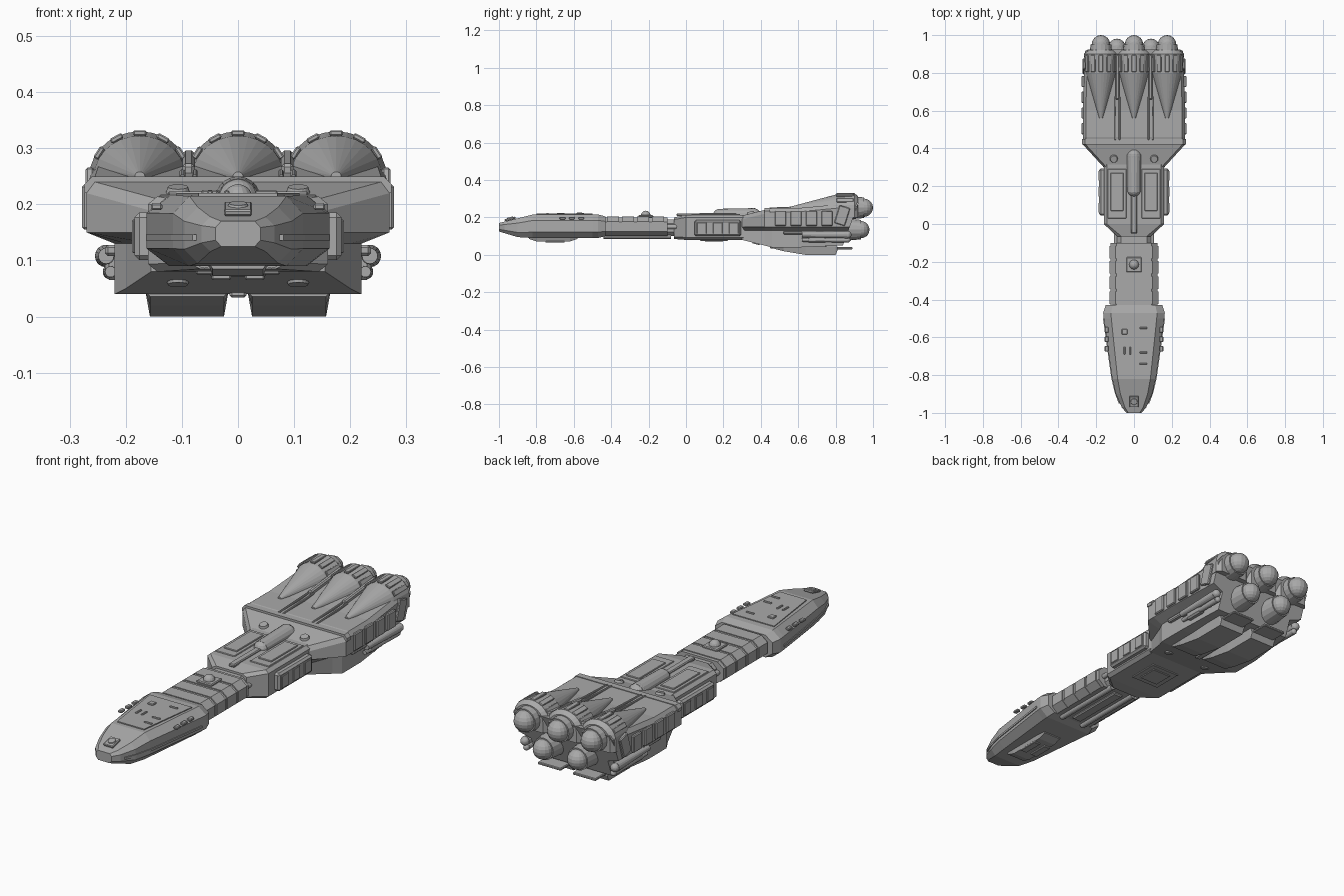
import bpy, bmesh, math
from mathutils import Matrix

default_cube = bpy.data.objects.get("Cube")
if default_cube:
    bpy.data.objects.remove(default_cube, do_unlink=True)

hull_grey = bpy.data.materials.new("hull_grey")
hull_grey.use_nodes = True
hull_grey.diffuse_color = (.4, .4, .4, 1)
hull_grey.node_tree.nodes["Principled BSDF"].inputs["Base Color"].default_value = hull_grey.diffuse_color

SIDES = (-1, 1)
ALONG = math.pi / 2


def finish(name, bm, location=(0, 0, 0), tilt=0, roll=0):
    bmesh.ops.recalc_face_normals(bm, faces=bm.faces)
    mesh = bpy.data.meshes.new(name)
    bm.to_mesh(mesh)
    bm.free()
    mesh.materials.append(hull_grey)
    part = bpy.data.objects.new(name, mesh)
    part.location = location
    part.rotation_euler = (tilt, roll, 0)
    bpy.context.collection.objects.link(part)


def loft(name, sections, offset=0, rake=0):
    """Skin mirrored half profiles, listed from top to bottom, along y."""
    bm = bmesh.new()
    rings = []
    for y, half in sections:
        outline = half + [(-x, z) for x, z in reversed(half) if x > 0]
        rings.append([bm.verts.new((x, y, z)) for x, z in outline])
    for front, back in zip(rings, rings[1:]):
        for i in range(len(front)):
            bm.faces.new((front[i - 1], front[i], back[i], back[i - 1]))
    bm.faces.new(rings[0])
    bm.faces.new(rings[-1])
    for vert in rings[-1]:
        vert.co.y += rake * vert.co.z
    finish(name, bm, (offset, 0, 0))


def box(name, location, size, tilt=0, roll=0):
    """Box with every edge lightly chamfered."""
    bm = bmesh.new()
    bmesh.ops.create_cube(bm, size=1, matrix=Matrix.Diagonal((*size, 1)))
    bmesh.ops.bevel(bm, geom=bm.edges[:], offset=min(size) / 4, segments=1, affect='EDGES')
    finish(name, bm, location, tilt, roll)


def tube(name, location, back_radius, front_radius, length, tilt=ALONG):
    bm = bmesh.new()
    bmesh.ops.create_cone(bm, cap_ends=True, segments=16, radius1=back_radius,
                          radius2=front_radius, depth=length)
    finish(name, bm, location, tilt)


def ball(name, location, radius):
    bm = bmesh.new()
    bmesh.ops.create_uvsphere(bm, u_segments=16, v_segments=10, radius=radius)
    finish(name, bm, location)


def chamfered(y, width, bottom, top, flat=.75, cut=.25):
    """Eight-sided hull section; flat and cut set how deep the chamfers go."""
    slope = (top - bottom) * cut
    return y, [(width * flat, top), (width, top - slope), (width, bottom + slope), (width * flat, bottom)]


# Head: width and height grow with the distance from the nose
def head_section(reach):
    return chamfered(reach - 1, max(.04, .2 * reach ** .32),
                     max(.09, .125 - .3 * reach), min(.216, .17 + .25 * reach))


loft("head_hull", [head_section(reach) for reach in (0, .03, .1, .18, .5, .53)]
     + [chamfered(-.43, .15, .1, .205)])
loft("head_top_plate", [(y, [(width, .22), (width, .2)]) for y, width in ((-.8, .07), (-.5, .11))])
loft("head_waist_rail", [(reach - 1, [(.2 * reach ** .32 + .004, z) for z in (.146, .136)])
                         for reach in (.05, .1, .18, .5)])
box("nose_hatch", (0, -.94, .192), (.05, .06, .012), tilt=.25)
tube("nose_hatch_ring", (0, -.94, .198), .02, .016, .008, tilt=.25)
loft("chin_block", [(y, [(.055, .1), (.045, bottom)])
                    for y, bottom in ((-.84, .085), (-.8, .072), (-.62, .072), (-.58, .085))])

# Head deck fittings
box("deck_hatch", (-.05, -.57, .22), (.03, .03, .012))
for y in (-.55, -.68, -.74):
    box("deck_slot", (.05, y, .22), (.04, .01, .01))
for x in (-.05, -.02):
    box("deck_strip", (x, -.67, .22), (.01, .04, .01))
for side in SIDES:
    box("chin_pad", (side * .03, -.7, .07), (.035, .1, .01))
    for row in range(3):
        box("head_side_vent", (side * .145, row * .05 - .66, .196), (.02, .03, .012))

# Neck with armour bands, collar and turret
loft("neck_hull", [chamfered(y, .125, .1, .2) for y in (-.45, -.1)])
for band in range(4):
    middle = band * .08 - .39
    loft("neck_armour_band", [chamfered(middle + edge * .033, .13, .1, .204) for edge in SIDES])
loft("neck_collar", [chamfered(y, .09, .1, .19) for y in (-.12, -.04)])
box("turret_base", (0, -.215, .205), (.08, .08, .015))
ball("turret", (0, -.215, .21), .026)
box("neck_keel", (0, -.26, .1), (.05, .3, .02))
for side in SIDES:
    tube("neck_pipe", (side * .06, -.26, .1), .014, .014, .36)
    tube("collar_pipe", (side * .095, -.08, .15), .012, .012, .08)

# Middle body
loft("middle_hull", [chamfered(-.065, .09, .085, .2, cut=.1)]
     + [chamfered(y, .16, .08, .214, flat=.9, cut=.1) for y in (0, .34)])
box("spine_rail", (0, .07, .214), (.03, .24, .015))
tube("spine_dome", (0, .27, .21), .04, .036, .2)
ball("spine_dome_nose", (0, .18, .21), .036)
ball("spine_dome_tail", (0, .36, .21), .04)
for side in SIDES:
    box("deck_panel", (side * .09, .16, .213), (.1, .26, .01))
    box("deck_panel_cover", (side * .09, .17, .218), (.07, .2, .01))
    box("side_pod", (side * .167, .17, .143), (.035, .25, .085))
    for door in (-1, 0, 1):
        box("side_pod_door", (side * .184, .17 + door * .085, .143), (.01, .05, .06))
box("belly_hatch_frame", (0, .15, .08), (.15, .15, .01))
box("belly_hatch", (0, .15, .077), (.1, .1, .012))


# Rear body: wide upper hull over a narrower belly, with a raked stern
def stern_section(y, width, top, belly, bottom):
    return y, [(width - .015, top), (width, top - .02), (width, .15), (belly, .13), (belly, bottom)]


loft("rear_hull", [
    stern_section(.3, .16, .21, .155, .08),
    stern_section(.42, .27, .24, .2, .05),
    stern_section(.46, .27, .25, .22, .04),
    stern_section(.6, .27, .25, .22, .04),
    stern_section(.82, .26, .28, .2, .05)], rake=.37)
loft("shoulder_rim", [(y, [(.26, .25), (.274, .235), (.274, .22)]) for y in (.42, .45)])


# Engine fairings: half ellipses swelling towards the stern
def fairing_section(y, swell):
    angles = [step * ALONG / 7 for step in range(8)]
    arch = [(.09 * swell * math.sin(a), .25 + .08 * swell * math.cos(a)) for a in angles]
    return y, arch + [(.09 * swell, .2)]


def engine(x, y, z, radius):
    tube("engine_nozzle", (x, y - .055, z), radius + .006, radius + .016, .11)
    ball("engine_ball", (x, y, z), radius)


for column in (-1, 0, 1):
    x = column * .175
    loft("engine_fairing", [fairing_section(y, swell) for y, swell in
                            ((.56, .1), (.68, .5), (.8, .9), (.9, 1), (.92, .8))], offset=x)
    for step in range(-2, 3):
        angle = step / 2
        box("fairing_rib", (x + .086 * math.sin(angle), .85, .25 + .077 * math.cos(angle)),
            (.024, .09, .01), roll=angle)
    engine(x, .951, .252, .049)

for side in SIDES:
    engine(side * .09, .935, .135, .046)

    # Deck ribs and shoulder ports
    for edge in SIDES:
        box("deck_rib", (side * .088 + edge * .011, .56, .25), (.01, .23, .015), tilt=.04)
    box("deck_channel", (side * .088, .78, .262), (.022, .24, .045), tilt=.1)
    tube("shoulder_port", (side * .107, .345, .224), .023, .018, .015, tilt=.25)
    tube("lower_port", (side * .107, .375, .064), .018, .023, .015, tilt=-.25)

    # Flank armour
    for panel in range(4):
        box("side_panel", (side * .27, .505 + panel * .083, .195), (.016, .06, .08))
    box("side_rear_panel", (side * .264, .835, .21), (.016, .06, .1), tilt=-.3)
    box("side_shelf", (side * .222, .68, .118), (.03, .32, .02))

    # Small manoeuvring thrusters
    for x, z, radius in ((.235, .108, .02), (.227, .08, .014)):
        tube("thruster_body", (side * x, .74, z), radius, radius * .7, .24)
        ball("thruster_ball", (side * x, .865, z), radius)
    box("thruster_bracket", (side * .222, .7, .09), (.03, .1, .05))

    # Wedge-shaped belly pods
    loft("belly_pod", [(y, [(.074, .045), (.066, bottom)]) for y, bottom in
                       ((.46, .036), (.52, .02), (.64, 0), (.8, 0), (.81, .025))], offset=side * .091)
    box("belly_pod_tail", (side * .091, .845, .035), (.12, .09, .012))

box("belly_keel", (0, .6, .042), (.03, .3, .016))
box("stern_plate", (0, .85, .19), (.3, .06, .06))
